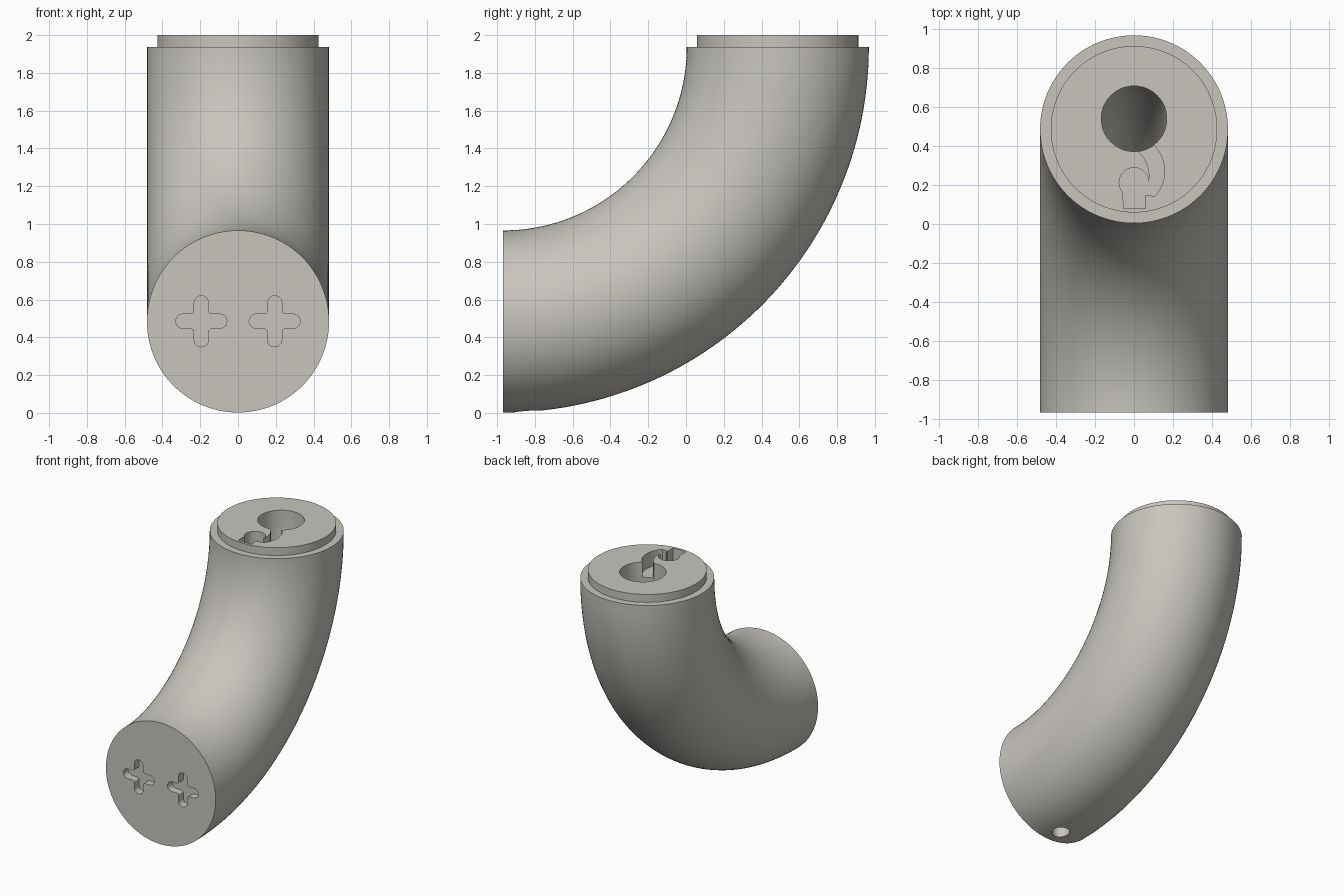
import bpy, bmesh, math
from mathutils import Vector

if "Cube" in bpy.data.objects:
    bpy.data.objects.remove(bpy.data.objects["Cube"])

BEND_Y, BEND_Z = -0.968, 1.938   # centre of the bend
R_TUBE, R_BEND = 0.482, 1.454

stone = bpy.data.materials.new("warm light grey")
stone.diffuse_color = (0.58, 0.56, 0.515, 1)
stone.use_nodes = True
stone.node_tree.nodes["Principled BSDF"].inputs["Base Color"].default_value = stone.diffuse_color


def make_object(name, bm):
    bmesh.ops.recalc_face_normals(bm, faces=bm.faces)
    mesh = bpy.data.meshes.new(name)
    bm.to_mesh(mesh)
    bm.free()
    mesh.materials.append(stone)
    ob = bpy.data.objects.new(name, mesh)
    bpy.context.collection.objects.link(ob)
    return ob


def skin(name, rings):
    """Join rings of points into a closed solid."""
    bm = bmesh.new()
    loops = [[bm.verts.new(p) for p in ring] for ring in rings]
    n = len(loops[0])
    for a, b in zip(loops, loops[1:]):
        for i in range(n):
            j = (i + 1) % n
            bm.faces.new((a[i], a[j], b[j], b[i]))
    bm.faces.new(loops[0])
    bm.faces.new(loops[-1])
    return make_object(name, bm)


def bend_ring(bend, radius, angle, n, lift=0.0):
    """Circle across the bend; angle 0 is the front end, 90 degrees the top end."""
    out = Vector((0, math.sin(angle), -math.cos(angle)))
    centre = Vector((0, BEND_Y, BEND_Z + lift)) + out * bend
    return [centre + Vector((1, 0, 0)) * radius * math.cos(t) + out * radius * math.sin(t)
            for t in (2 * math.pi * i / n for i in range(n))]


def arc(cx, cy, r, a0, a1, n=16):
    return [(cx + r * math.cos(math.radians(a0 + (a1 - a0) * i / n)),
             cy + r * math.sin(math.radians(a0 + (a1 - a0) * i / n))) for i in range(n + 1)]


def cut(target, cutter):
    mod = target.modifiers.new("cut", "BOOLEAN")
    mod.operation, mod.solver, mod.object = "DIFFERENCE", "EXACT", cutter
    bpy.context.view_layer.objects.active = target
    bpy.ops.object.modifier_apply(modifier=mod.name)
    bpy.data.objects.remove(cutter, do_unlink=True)


def pocket_top(name, outline, z0, z1=2.1):
    return skin(name, [[(x, y, z) for x, y in outline] for z in (z0, z1)])


# Curved body with a stepped lip on the upper end
N = 96
rings = [bend_ring(R_BEND, R_TUBE, math.pi / 2 * i / 56, N) for i in range(57)]
rings += [bend_ring(R_BEND, 0.427, math.pi / 2, N, h) for h in (0, 0.062)]
body = skin("curved_body", rings)

# Curved inner channel, open at the top and closed near the front
start = 0.07
channel = [bend_ring(1.508, 0.168, start + (math.pi / 2 - start) * i / 40, 48) for i in range(41)]
channel.append(bend_ring(1.508, 0.168, math.pi / 2, 48, 0.15))
cut(body, skin("channel_cutter", channel))

# Small drain hole underneath, leading into the channel
drain = arc(0, -0.84, 0.065, 0, 351, 39)
cut(body, pocket_top("drain_cutter", drain, -0.1, 0.4))

# Keyhole pocket: round head with a square foot
keyhole = arc(0, 0.213, 0.076, -40, 222, 32) + [(-0.054, 0.08), (0.058, 0.08)]
cut(body, pocket_top("keyhole_cutter", keyhole, 1.88))

# Curved groove from the channel to the keyhole
groove = arc(-0.03, 0.27, 0.187, 50, -43, 20) + arc(-0.09, 0.245, 0.169, -34, 55, 20)
cut(body, pocket_top("groove_cutter", groove, 1.88))

# Two rounded cross sockets in the front face
ARM, HALF, FILLET = 0.135, 0.038, 0.018
for side in (-1, 1):
    cross = []
    for q in range(4):
        c, s = math.cos(q * math.pi / 2), math.sin(q * math.pi / 2)
        k = HALF + FILLET
        quarter = arc(ARM - HALF, 0, HALF, -90, 90, 12) + arc(k, k, FILLET, 270, 180, 5)
        cross += [(x * c - y * s, x * s + y * c) for x, y in quarter]
    cut(body, skin("socket_cutter",
                   [[(side * 0.194 + x, y, 0.485 + z) for x, z in cross]
                    for y in (BEND_Y - 0.1, BEND_Y + 0.06)]))

# Smooth shading with crisp rims
bpy.ops.object.select_all(action="DESELECT")
body.select_set(True)
bpy.context.view_layer.objects.active = body
bpy.ops.object.shade_smooth_by_angle(angle=math.radians(30))
